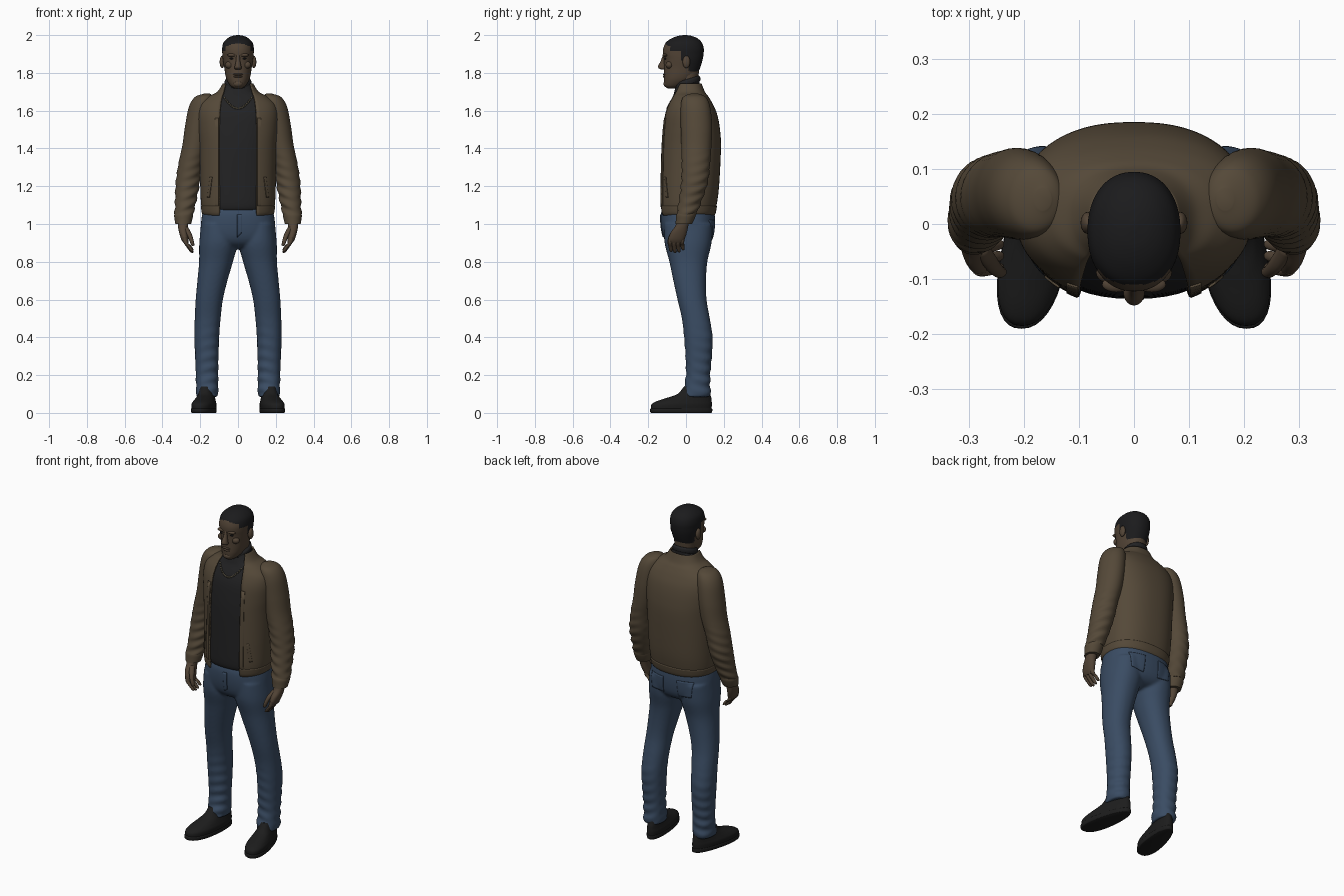
import bpy, bmesh, math
from mathutils import Vector
from mathutils.bvhtree import BVHTree

if "Cube" in bpy.data.objects:
    bpy.data.objects.remove(bpy.data.objects["Cube"])


def material(name, rgb):
    m = bpy.data.materials.new(name)
    m.use_nodes = True
    m.diffuse_color = (*rgb, 1)
    m.node_tree.nodes["Principled BSDF"].inputs["Base Color"].default_value = (*rgb, 1)
    return m


SKIN = material("brown_skin", (.085, .058, .037))
JACKET = material("olive_brown_cloth", (.09, .066, .04))
DENIM = material("blue_denim", (.042, .072, .125))
SHIRT = material("charcoal_knit", (.016, .016, .017))
HAIR = material("black_hair", (.011, .011, .012))
LEATHER = material("black_leather", (.012, .012, .012))
METAL = material("dull_metal", (.10, .085, .055))


def finish(name, bm, mat, smooth=True):
    bmesh.ops.recalc_face_normals(bm, faces=bm.faces)
    me = bpy.data.meshes.new(name)
    bm.to_mesh(me)
    bm.free()
    me.materials.append(mat)
    for p in me.polygons:
        p.use_smooth = smooth
    ob = bpy.data.objects.new(name, me)
    bpy.context.collection.objects.link(ob)
    return ob


def spline(rows, steps):
    """Smooth in-between rows through the given key rows."""
    out = []
    for i in range(len(rows) - 1):
        p = [rows[max(i - 1, 0)], rows[i], rows[i + 1], rows[min(i + 2, len(rows) - 1)]]
        for k in range(steps):
            t = k / steps
            out.append([b + .5 * t * (c - a + t * (2*a - 5*b + 4*c - d + t * (3*(b - c) + d - a)))
                        for a, b, c, d in zip(*p)])
    return out + [list(rows[-1])]


def loft(name, rows, mat, sides=32, steps=5, e=1.0, warp=None, cap=True):
    """Stack of rounded rings; row = z, centre x, centre y, radius x, radius y, front gap."""
    bm = bmesh.new()
    rings = []
    gapped = len(rows[0]) > 5
    for r in spline(rows, steps):
        z, cx, cy, rx, ry = r[:5]
        a = math.asin(min(r[5] / rx, .98) ** (1 / e)) if gapped else 0
        n = sides + 1 if gapped else sides
        ring = []
        for k in range(n):
            t = a + (2 * math.pi - 2 * a) * k / sides
            s, c = math.sin(t), math.cos(t)
            v = Vector((cx + rx * math.copysign(abs(s) ** e, s),
                        cy - ry * math.copysign(abs(c) ** e, c), z))
            ring.append(bm.verts.new(warp(v) if warp else v))
        rings.append(ring)
    for lo, hi in zip(rings, rings[1:]):
        for k in range(sides):
            j = k + 1 if gapped else (k + 1) % sides
            bm.faces.new((lo[k], lo[j], hi[j], hi[k]))
    if cap and not gapped:
        bm.faces.new(rings[0])
        bm.faces.new(rings[-1])
    return finish(name, bm, mat)


def span(z, x0, x1, y0, y1, *gap):
    return (z, (x0 + x1) / 2, (y0 + y1) / 2, (x1 - x0) / 2, (y1 - y0) / 2, *gap)


def ball(name, loc, size, mat):
    bm = bmesh.new()
    bmesh.ops.create_uvsphere(bm, u_segments=20, v_segments=12, radius=1)
    for v in bm.verts:
        v.co = Vector(a * b + c for a, b, c in zip(v.co, size, loc))
    return finish(name, bm, mat)


def patch(name, target, corners, mat, back=False, thick=.004):
    """Thin cloth plate laid on a surface, from four x, z corners."""
    bm = bmesh.new()
    y = .4 if back else -.4
    bm.faces.new([bm.verts.new((x, y, z)) for x, z in corners])
    bmesh.ops.subdivide_edges(bm, edges=bm.edges, cuts=9, use_grid_fill=True)
    ob = finish(name, bm, mat)
    w = ob.modifiers.new("lay", "SHRINKWRAP")
    w.target, w.wrap_method, w.offset = target, "PROJECT", thick / 2
    w.use_project_y, w.use_negative_direction = True, True
    w.use_positive_direction = True
    w.cull_face = "BACK"
    s = ob.modifiers.new("thickness", "SOLIDIFY")
    s.thickness, s.offset = thick, 0
    return ob


# Jacket body: z, half width, front y, back y, front gap
body = [(1.05, .183, -.135, .15, .1), (1.1, .195, -.145, .162, .1), (1.2, .2, -.145, .175, .1),
        (1.4, .205, -.14, .185, .1), (1.5, .213, -.132, .18, .1), (1.58, .215, -.12, .165, .097),
        (1.635, .2, -.1, .142, .092), (1.675, .155, -.08, .118, .085), (1.7, .11, -.072, .1, .078),
        (1.745, .08, -.06, .082, .07)]
jacket = loft("jacket_body", [span(z, -w, w, f, b, g) for z, w, f, b, g in body], JACKET, 56, 6, .85)
shell = jacket.modifiers.new("cloth", "SOLIDIFY")
shell.thickness, shell.offset = .009, -1
hem = [(z, w + .004, f - .004, b + .004, .1) for z, w, f, b in
       ((1.045, .178, -.133, .147), (1.06, .188, -.139, .154), (1.095, .193, -.143, .16))]
band = loft("jacket_hem", [span(z, -w, w, f, b, g) for z, w, f, b, g in hem], JACKET, 56, 4, .85)
band.modifiers.new("cloth", "SOLIDIFY").thickness = .01

# Shirt and rolled neck
inner = [span(max(z, 1.07), .014 - w, w - .014, f + .01, b - .014) for z, w, f, b, g in body]
shirt = loft("shirt", inner, SHIRT, 48, 6, .85)
loft("shirt_neck", [span(z, -w, w, f, b) for z, w, f, b in
     ((1.65, .09, -.075, .09), (1.69, .07, -.062, .075), (1.73, .066, -.058, .072),
      (1.738, .07, -.062, .076), (1.755, .07, -.062, .075), (1.765, .062, -.054, .068))],
     SHIRT, warp=lambda v: v + Vector((0, 0, .3 * v.y * (v.z > 1.7))))

# Necklace beads lying on the shirt
tree = BVHTree.FromPolygons([v.co for v in shirt.data.vertices],
                            [p.vertices[:] for p in shirt.data.polygons])
for i in range(-9, 10):
    x = i * .0078
    hit = tree.ray_cast(Vector((x, -1, 1.612 + .055 * (i / 9) ** 2)), Vector((0, 1, 0)))[0]
    if hit:
        ball("necklace_bead", hit, (.0055, .0045, .0055), METAL)

# Head, with hair assigned above the hairline
skull = [(1.718, .02, -.098, -.05), (1.732, .04, -.112, -.01), (1.76, .058, -.116, .035),
         (1.79, .067, -.116, .058), (1.83, .073, -.116, .076), (1.87, .08, -.117, .088),
         (1.9, .083, -.122, .093), (1.93, .084, -.12, .094), (1.96, .077, -.107, .084),
         (1.982, .057, -.078, .062), (1.995, .032, -.045, .032), (2, .006, -.012, .004)]
head = loft("head", [span(z, -w, w, f, b) for z, w, f, b in skull], SKIN, 72, 7, .92)
head.data.materials.append(HAIR)
for p in head.data.polygons:
    x, y, z = p.center
    if y < -.085:
        line = 1.945 + .01 * math.cos(x * 30)
    elif y < -.025:
        line = 1.915
    elif y < .015:
        line = 1.865
    else:
        line = 1.805
    p.material_index = int(z > line)
loft("neck", [span(1.66, -.055, .055, -.045, .06), span(1.74, -.058, .058, -.045, .062),
              span(1.82, -.06, .06, -.05, .07)], SKIN)
loft("nose", [(1.9, 0, -.112, .009, .009), (1.865, 0, -.12, .011, .013), (1.838, 0, -.126, .017, .021),
              (1.825, 0, -.125, .019, .02), (1.817, 0, -.118, .012, .012)], SKIN, 20)
ball("upper_lip", (0, -.113, 1.792), (.026, .009, .006), SKIN)
ball("lower_lip", (0, -.113, 1.78), (.023, .009, .006), SKIN)
ball("chin", (0, -.104, 1.742), (.025, .015, .017), SKIN)
for s, side in ((1, "left"), (-1, "right")):
    ball(side + "_ear", (s * .084, .002, 1.858), (.013, .02, .033), SKIN)
    ball(side + "_brow", (s * .032, -.11, 1.894), (.026, .014, .009), SKIN)
    ball(side + "_eye", (s * .032, -.109, 1.876), (.013, .006, .005), HAIR)
    ball(side + "_cheek", (s * .045, -.088, 1.842), (.024, .02, .02), SKIN)

# Arms: z, centre x, centre y, radius x, radius y
sleeve = [(1.69, .165, .045, .015, .02), (1.672, .178, .045, .05, .06), (1.62, .194, .05, .066, .078),
          (1.52, .21, .055, .07, .083), (1.42, .226, .055, .068, .08), (1.32, .25, .052, .065, .075),
          (1.22, .266, .045, .064, .07), (1.12, .277, .022, .056, .06), (1.05, .287, .002, .049, .052)]
cuff = [(1.06, .286, .004, .047, .05), (1.045, .288, 0, .05, .052),
        (1.02, .289, -.006, .046, .048), (1.0, .29, -.012, .042, .044)]
palm = [(1.03, .29, -.008, .028, .032), (.99, .291, -.022, .027, .034), (.955, .288, -.038, .024, .043),
        (.92, .281, -.05, .02, .043), (.9, .275, -.053, .014, .036)]
for s, side in ((1, "left"), (-1, "right")):
    def mirror(v):
        return Vector((s * v.x, v.y, v.z))

    def creased(v):
        depth = .003 * max(0, min(1, (1.4 - v.z) * 5))
        fold = depth * math.sin(v.z * 125 + v.x * 40 - v.y * 30)
        return Vector((s * (v.x + fold), v.y + fold, v.z))

    loft(side + "_sleeve", sleeve, JACKET, 36, 10, warp=creased)
    loft(side + "_cuff", cuff, JACKET, 32, warp=mirror)
    loft(side + "_palm", palm, SKIN, 24, e=.9, warp=mirror)
    for i, drop in enumerate((.006, 0, .003, .014)):
        y = -.082 + .021 * i
        loft(f"{side}_finger_{i + 1}", [(.93, .283, y, .011, .011), (.9, .276, y - .002, .0115, .0115),
             (.872 + drop, .258, y, .0105, .0105), (.853 + drop, .245, y + .003, .009, .009),
             (.847 + drop, .241, y + .004, .003, .003)], SKIN, 14, 4, warp=mirror)
    loft(side + "_thumb", [(.985, .279, -.04, .014, .015), (.95, .26, -.07, .0135, .015),
         (.915, .247, -.085, .0115, .012), (.89, .24, -.087, .009, .009),
         (.884, .239, -.087, .003, .003)], SKIN, 16, warp=mirror)

# Jeans: hips and two legs fused into one surface
hips = [(1.09, .178, -.122, .138), (1.05, .19, -.133, .152), (.98, .198, -.13, .152),
        (.92, .196, -.115, .14), (.885, .15, -.085, .11), (.87, .08, -.04, .06)]
leg = [(1.0, .02, .195, -.115, .14), (.9, .004, .205, -.113, .135), (.8, .027, .206, -.088, .113),
       (.7, .056, .215, -.067, .106), (.6, .08, .224, -.045, .109), (.5, .092, .229, -.022, .126),
       (.4, .1, .231, -.01, .141), (.3, .103, .227, -.003, .137), (.2, .105, .223, 0, .128),
       (.13, .105, .222, -.012, .129), (.085, .106, .222, -.022, .131)]
jeans = loft("jeans", [span(z, -w, w, f, b) for z, w, f, b in hips], DENIM, 48, e=.85)
parts = [jeans]
for s in (1, -1):
    def rumpled(v):
        fold = .004 * max(0, min(1, (.5 - v.z) * 3)) * math.sin(v.z * 105 + v.x * 30 + v.y * 25)
        return Vector((s * (v.x + fold * .6), v.y + fold, v.z))
    parts.append(loft("leg", [span(*r) for r in leg], DENIM, 40, 10, .92, rumpled))
bpy.ops.object.select_all(action="DESELECT")
for ob in parts:
    ob.select_set(True)
bpy.context.view_layer.objects.active = jeans
bpy.ops.object.join()
fuse = jeans.modifiers.new("fuse", "REMESH")
fuse.mode, fuse.voxel_size, fuse.use_smooth_shade = "VOXEL", .008, True
relax = jeans.modifiers.new("relax", "SMOOTH")
relax.factor, relax.iterations = .5, 4

# Cloth details
patch("jeans_fly", jeans, [(-.004, .93), (.018, .95), (.018, 1.05), (-.004, 1.05)], DENIM)
for s, side in ((1, "left"), (-1, "right")):
    patch(side + "_back_pocket", jeans, [(s * .05, .92), (s * .13, .93), (s * .14, 1.02), (s * .045, 1.02)],
          DENIM, True, .003)
    patch(side + "_jacket_pocket", jacket, [(s * .15, 1.14), (s * .162, 1.14), (s * .148, 1.25),
          (s * .136, 1.25)], JACKET)
    patch(side + "_jacket_placket", jacket, [(s * .102, 1.06), (s * .122, 1.06), (s * .122, 1.56),
          (s * .102, 1.56)], JACKET)

# Shoes: z, inner x, outer x, front y, back y; toes turned slightly out
upper = [(.02, .116, .228, -.185, .135), (.045, .115, .229, -.182, .137), (.062, .12, .224, -.155, .136),
         (.08, .126, .218, -.1, .134), (.1, .13, .214, -.045, .128), (.14, .135, .209, -.01, .12)]
sole = [(0, .118, .226, -.182, .132), (.004, .115, .229, -.189, .138), (.02, .114, .23, -.19, .139),
        (.024, .117, .227, -.186, .136)]
for s, side in ((1, "left"), (-1, "right")):
    def splay(v):
        x = .172 + (v.x - .172) * (1 - 1.1 * v.y) - .17 * v.y
        return Vector((s * x, v.y, v.z))
    loft(side + "_shoe", [span(*r) for r in upper], LEATHER, 40, 5, .88, splay)
    loft(side + "_sole", [span(*r) for r in sole], LEATHER, 40, 2, .88, splay)

# Keep hard edges crisp on every smooth part
bpy.ops.object.select_all(action="DESELECT")
for ob in bpy.context.collection.objects:
    if ob.type == "MESH" and ob is not jeans:
        ob.select_set(True)
        bpy.context.view_layer.objects.active = ob
bpy.ops.object.shade_smooth_by_angle(angle=math.radians(50))
